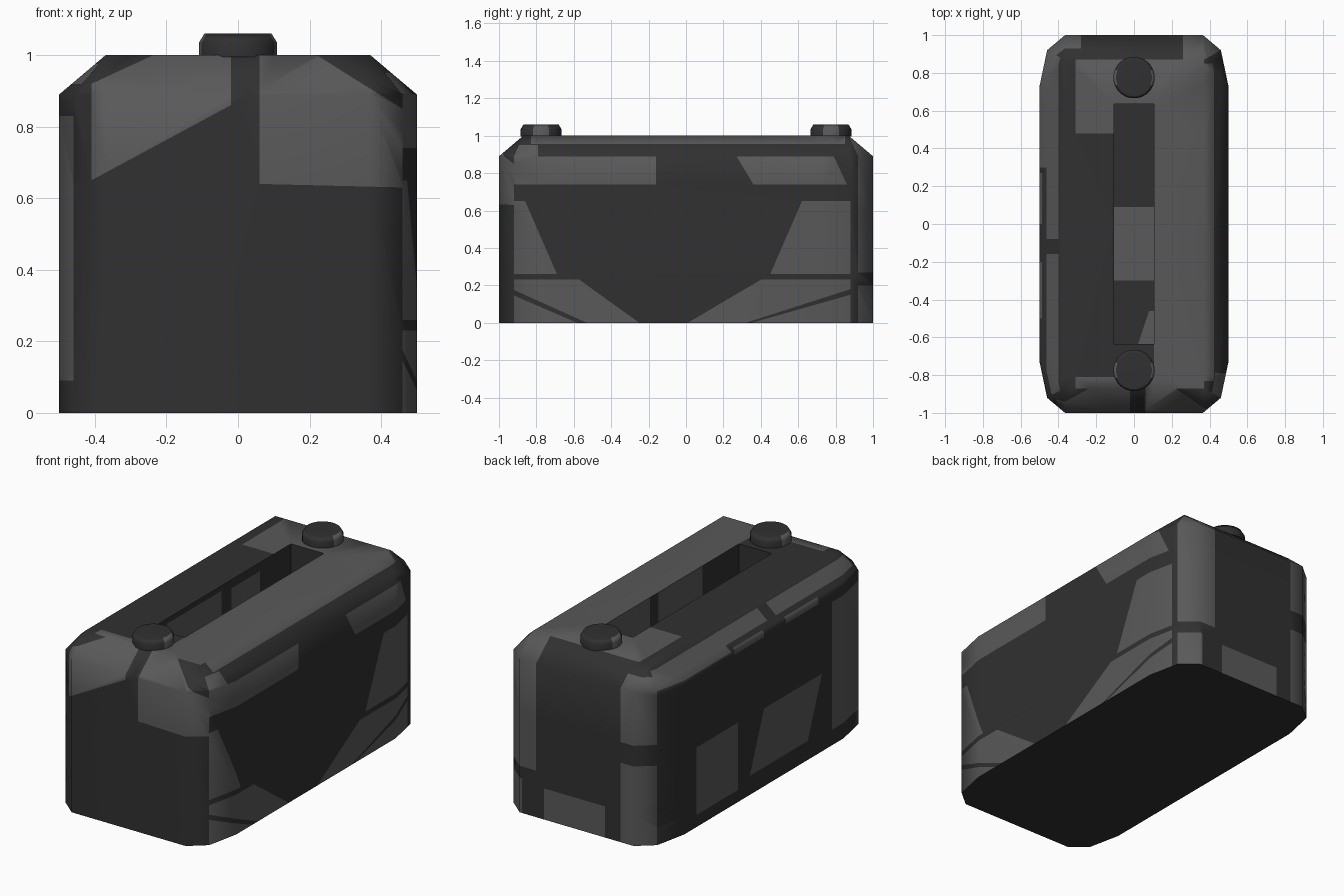
import bpy, bmesh, math
from mathutils import Vector

if "Cube" in bpy.data.objects:
    bpy.data.objects.remove(bpy.data.objects["Cube"])


def material(name, v):
    m = bpy.data.materials.new(name)
    m.diffuse_color = (v, v, v, 1)
    m.use_nodes = True
    m.node_tree.nodes["Principled BSDF"].inputs["Base Color"].default_value = m.diffuse_color
    return m


MATS = [material("charcoal", 0.03), material("mid_grey", 0.1)]


def finish(bm, name, angle=60):
    """Smooth shading with sharp edges above the angle, flat areas kept flat."""
    bmesh.ops.recalc_face_normals(bm, faces=bm.faces[:])
    for f in bm.faces:
        f.smooth = True
    for e in bm.edges:
        e.smooth = e.calc_face_angle(0) < math.radians(angle)
    me = bpy.data.meshes.new(name)
    bm.to_mesh(me)
    bm.free()
    for m in MATS:
        me.materials.append(m)
    ob = bpy.data.objects.new(name, me)
    bpy.context.collection.objects.link(ob)
    mod = ob.modifiers.new("weighted_normals", 'WEIGHTED_NORMAL')
    mod.keep_sharp = True


# Body shell: bevelled block with a slot in the top
bm = bmesh.new()
side = bm.faces.layers.int.new("side")
FRONT, BACK, LEFT, RIGHT, TOP, SLOT_L, SLOT_R, SLOT_FLOOR = range(1, 9)
SIGNS = ((1, 1), (-1, 1), (-1, -1), (1, -1))


def face(verts, tag=0):
    bm.faces.new(verts)[side] = tag


def ring(pts, z):
    return [bm.verts.new((x, y, z)) for x, y in pts]


def box_ring(x, y, z):
    return ring([(x * a, y * b) for a, b in SIGNS], z)


corner = [(0.5, 0.73), (0.46, 0.92), (0.365, 1.0)]
outline = []
for a, b in SIGNS:
    outline += [(x * a, y * b) for x, y in corner][::a * b]
low, high = ring(outline, 0), ring(outline, 0.89)
top = box_ring(0.37, 0.87, 1)
slot_top, slot_low = box_ring(0.105, 0.635, 1), box_ring(0.105, 0.635, 0.5)

face(low)
for i in range(12):
    j = (i + 1) % 12
    (x0, y0), (x1, y1) = outline[i], outline[j]
    nx, ny = y1 - y0, x0 - x1
    if abs(nx) > abs(ny):
        tag = RIGHT if nx > 0 else LEFT
    else:
        tag = BACK if ny > 0 else FRONT
    face([low[i], low[j], high[j], high[i]], tag)
    a, b = top[i // 3], top[j // 3]
    face([high[i], high[j], a] if a is b else [high[i], high[j], b, a], tag)
for i, wall in enumerate((0, SLOT_L, 0, SLOT_R)):
    j = (i + 1) % 4
    face([top[i], top[j], slot_top[j], slot_top[i]], TOP)
    face([slot_top[i], slot_top[j], slot_low[j], slot_low[i]], wall)
face(slot_low, SLOT_FLOOR)


def paint(tag, *poly):
    """Cut a convex patch into the faces of one side and colour it grey."""
    a = 0 if tag in (FRONT, BACK, TOP, SLOT_FLOOR) else 1
    b = 1 if tag in (TOP, SLOT_FLOOR) else 2
    pairs = list(zip(poly, poly[1:] + poly[:1]))
    turn = 1 if sum(p[0] * q[1] - q[0] * p[1] for p, q in pairs) > 0 else -1
    planes = []

    def inside():
        return [f for f in bm.faces if f[side] == tag and all(
            (f.calc_center_median() - co).dot(no) < 0 for co, no in planes)]

    for p, q in pairs:
        co, no = Vector((0, 0, 0)), Vector((0, 0, 0))
        co[a], co[b] = p
        no[a], no[b] = turn * (q[1] - p[1]), turn * (p[0] - q[0])
        no.normalize()
        faces = inside()
        edges = list({e for f in faces for e in f.edges})
        verts = list({v for f in faces for v in f.verts})
        if faces:
            bmesh.ops.bisect_plane(bm, geom=verts + edges + faces, dist=1e-5,
                                   plane_co=co, plane_no=no)
        planes.append((co, no))
    for f in inside():
        f.material_index = 1


def trapezoid(tag, v0, v1, a0, b0, a1, b1):
    paint(tag, (a0, v0), (b0, v0), (b1, v1), (a1, v1))


def rect(tag, u0, u1, v0, v1):
    trapezoid(tag, v0, v1, u0, u1, u0, u1)


# Camouflage, front
paint(FRONT, (-0.41, 0.65), (-0.02, 0.86), (-0.02, 1.1), (-0.41, 0.92))
paint(FRONT, (0.06, 0.64), (0.47, 0.63), (0.47, 0.89), (0.22, 1), (0.06, 1.1))

# Camouflage, right side: upper strips, then mirrored wedges near both ends
rect(RIGHT, -1, -0.16, 0.74, 0.89)
rect(RIGHT, -1, -0.79, 0.89, 0.95)
rect(RIGHT, -0.83, 0.85, 0.955, 1.1)
trapezoid(RIGHT, 0.74, 0.89, 0.36, 0.86, 0.27, 0.79)
trapezoid(RIGHT, 0.26, 0.65, -1, -0.69, -1, -0.86)
trapezoid(RIGHT, 0.26, 0.65, 0.45, 0.88, 0.62, 0.88)
for end, mid, tip, gap in ((-0.93, -0.57, -0.25, -0.53), (0.88, 0.4, 0.01, 0.32)):
    paint(RIGHT, (end, 0.23), (mid, 0.23), (tip, 0), (gap, 0), (end, 0.18))
    paint(RIGHT, (end, 0.15), (gap * 1.1, 0), (end, 0))

# Camouflage, back
rect(BACK, 0.26, 0.5, 0.27, 1.1)
rect(BACK, 0.35, 0.5, 0, 0.2)
rect(BACK, -0.18, 0.21, 0, 0.18)
rect(BACK, -0.5, -0.28, 0, 0.46)
rect(BACK, -0.5, -0.28, 0.58, 0.95)

# Camouflage, left side
rect(LEFT, 0.24, 0.62, 0.07, 0.46)
trapezoid(LEFT, 0.11, 0.45, -0.4, 0.13, -0.53, 0)
rect(LEFT, -1, -0.62, 0.09, 0.83)
rect(LEFT, 0.3, 0.93, 0.89, 0.975)
for y0, y1 in ((-0.08, 0.3), (-0.9, -0.16)):
    rect(LEFT, y0, y1, 0.92, 0.975)
for y0, y1 in ((0, 0.27), (-0.5, -0.2)):
    rect(LEFT, y0, y1, 0.865, 0.9)

# Camouflage, top and slot
rect(TOP, 0.105, 0.4, -1, 1)
rect(TOP, -0.31, 0.105, 0.48, 1)
rect(TOP, -0.31, -0.02, -1, -0.81)
rect(TOP, 0.06, 0.105, -1, -0.81)
rect(SLOT_L, -0.5, 0, 0.6, 0.97)
rect(SLOT_L, 0.09, 0.35, 0.5, 0.95)
rect(SLOT_R, 0.18, 0.6, 0.4, 1.1)
rect(SLOT_R, -0.3, 0.1, 0.4, 1.1)
rect(SLOT_FLOOR, -0.2, 0.2, -0.3, 0.09)
trapezoid(SLOT_FLOOR, -0.7, -0.46, 0, 0.2, 0.08, 0.2)
finish(bm, "body")

# Round caps at both ends of the slot
for name, y in (("front_cap", -0.775), ("back_cap", 0.775)):
    bm = bmesh.new()
    n = 24
    turns = [math.tau * (k + 0.5) / n for k in range(n)]
    rings = [[bm.verts.new((r * math.cos(t), y + r * math.sin(t), z)) for t in turns]
             for r, z in ((0.11, 0.995), (0.11, 1.035), (0.095, 1.06))]
    for lo, hi in zip(rings, rings[1:]):
        for k in range(n):
            f = bm.faces.new([lo[k - 1], lo[k], hi[k], hi[k - 1]])
            # grey patches on the two sides facing left and right
            c = f.calc_center_median()
            f.material_index = int(abs(c.x) > 0.9 * math.hypot(c.x, c.y - y))
    bm.faces.new(rings[0][::-1])
    bm.faces.new(rings[-1])
    finish(bm, name)
